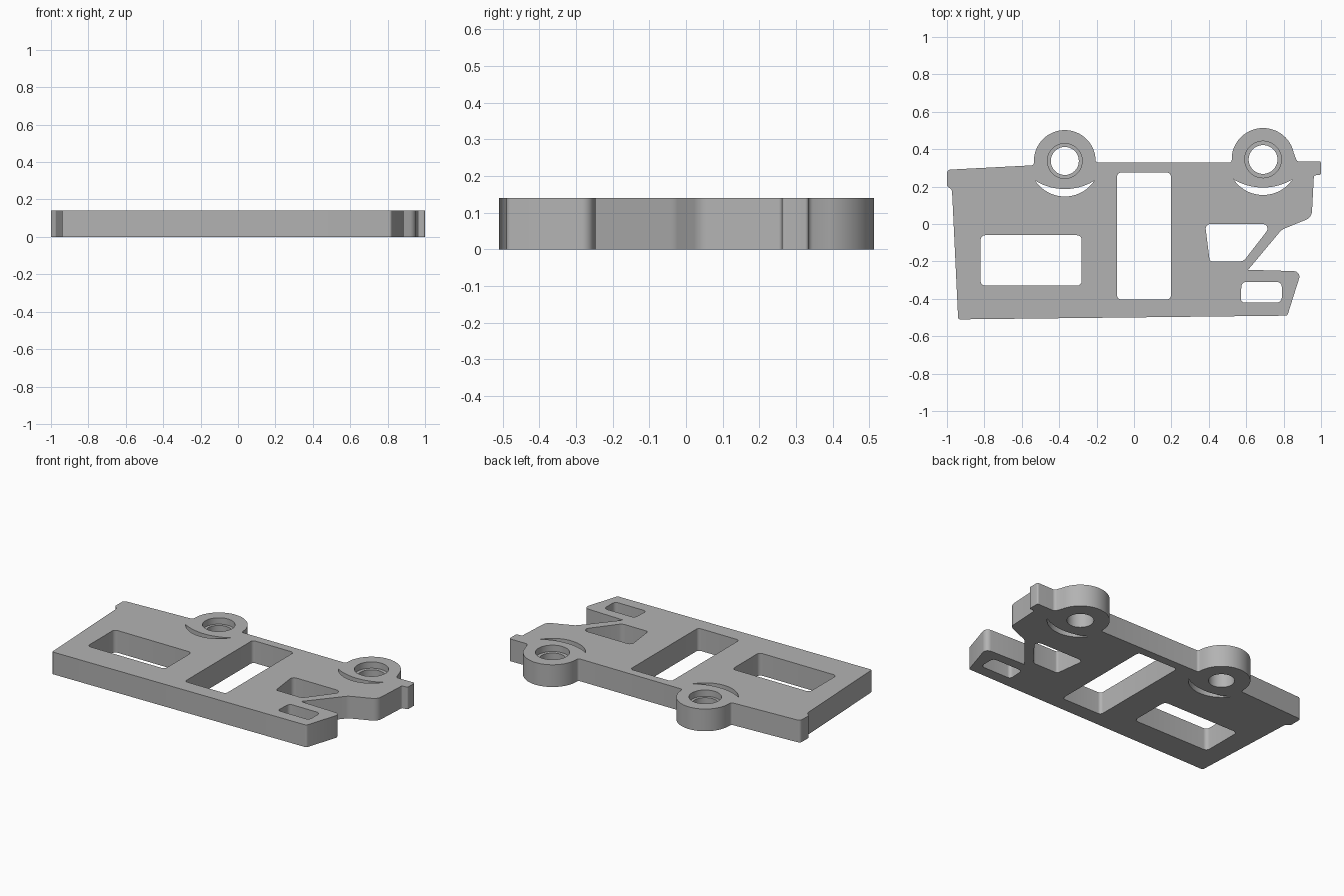
import bpy
import bmesh
from math import sin, cos, tan, radians, pi
from mathutils import Vector

cube = bpy.data.objects.get("Cube")
if cube:
    bpy.data.objects.remove(cube, do_unlink=True)

HEIGHT = 0.14
LEDGE = 0.1      # height of the counterbore floor

grey = bpy.data.materials.new("plain grey")
grey.use_nodes = True
grey.diffuse_color = (0.45, 0.45, 0.45, 1)
grey.node_tree.nodes["Principled BSDF"].inputs["Base Color"].default_value = (0.45, 0.45, 0.45, 1)


def arc(cx, cy, r, start, end, n):
    """Points along a circular arc, angles in degrees."""
    steps = [radians(start + (end - start) * i / n) for i in range(n + 1)]
    return [(cx + r * cos(a), cy + r * sin(a)) for a in steps]


def circle(cx, cy, r, n=48):
    return arc(cx, cy, r, 0, 360, n)[:-1]


def rounded(corners, n=6):
    """Polygon whose (x, y, radius) corners are filleted; (x, y) stays sharp."""
    out = []
    for i, c in enumerate(corners):
        p = Vector(c[:2])
        r = c[2] if len(c) > 2 else 0
        if not r:
            out.append(p)
            continue
        u = (Vector(corners[i - 1][:2]) - p).normalized()
        v = (Vector(corners[(i + 1) % len(corners)][:2]) - p).normalized()
        half = u.angle(v) / 2
        reach = r / tan(half)
        centre = p + (u + v).normalized() * (r / sin(half))
        a, b = p + u * reach - centre, p + v * reach - centre
        sweep = pi - 2 * half
        for k in range(n + 1):
            t = k / n
            out.append(centre + (a * sin((1 - t) * sweep) + b * sin(t * sweep)) / sin(sweep))
    return out


bm = bmesh.new()


def loop(points, z):
    """Closed ring of vertices at one height."""
    return [bm.verts.new((p[0], p[1], z)) for p in points]


def bridge(a, b):
    """Band of quads between two matching loops."""
    for i in range(len(a)):
        bm.faces.new((a[i - 1], a[i], b[i], b[i - 1]))


def cap(loops):
    """Flat face filling the first loop, leaving the others open."""
    edges = [bm.edges.get((ring[i - 1], ring[i])) for ring in loops for i in range(len(ring))]
    bmesh.ops.triangle_fill(bm, use_beauty=True, use_dissolve=False,
                            normal=(0, 0, 1), edges=edges)


# Ring lugs: x, y, lug radius, hole radius, counterbore radius
LUGS = [(0.69, 0.345, 0.168, 0.077, 0.098), (-0.37, 0.337, 0.165, 0.075, 0.093)]
right_lug, left_lug = LUGS

# Plate outline, counter-clockwise from the front left corner
outline = rounded([
    (-0.94, -0.51, 0.01), (0.82, -0.49, 0.015), (0.895, -0.253, 0.03), (0.61, -0.245),
    (0.79, -0.03, 0.07), (0.95, 0.035, 0.05), (0.962, 0.26, 0.01), (1, 0.262, 0.01),
    (1, 0.335, 0.01), (0.872, 0.333, 0.02),
    *arc(*right_lug[:3], 12, 172, 40),
    (0.522, 0.328, 0.015), (-0.204, 0.328, 0.015),
    *arc(*left_lug[:3], 10, 178, 40),
    (-0.536, 0.314, 0.015), (-1, 0.29, 0.02), (-1, 0.205, 0.01), (-0.973, 0.18, 0.02),
])

# Windows through the plate
windows = [rounded(w) for w in [
    [(-0.82, -0.33, 0.025), (-0.28, -0.33, 0.025), (-0.28, -0.06, 0.025), (-0.82, -0.06, 0.025)],
    [(-0.09, -0.403, 0.02), (0.197, -0.403, 0.02), (0.197, 0.275, 0.02), (-0.09, 0.275, 0.02)],
    [(0.405, -0.2, 0.015), (0.585, -0.2, 0.04), (0.74, 0, 0.025), (0.38, 0, 0.025)],
    [(0.57, -0.42, 0.02), (0.79, -0.42, 0.025), (0.79, -0.31, 0.025), (0.575, -0.31, 0.025)],
]]

# Crescent slots below the lugs, the two arcs meeting in sharp tips
crescents = [arc(x, y, 0.19, 213, 327, 24) + arc(x, y + 0.155, 0.305, 301.5, 238.5, 24)[1:-1]
             for x, y, *_ in LUGS]

# Straight walls of the outline, windows and slots
bottom_loops, top_loops = [], []
for points in [outline, *windows, *crescents]:
    low, high = loop(points, 0), loop(points, HEIGHT)
    bridge(low, high)
    bottom_loops.append(low)
    top_loops.append(high)

# Stepped holes in the lugs
for x, y, _, hole, bore in LUGS:
    rings = [loop(circle(x, y, r), z) for r, z in
             [(hole, 0), (hole, LEDGE), (bore, LEDGE), (bore, HEIGHT)]]
    for a, b in zip(rings, rings[1:]):
        bridge(a, b)
    bottom_loops.append(rings[0])
    top_loops.append(rings[-1])

cap(bottom_loops)
cap(top_loops)
bmesh.ops.recalc_face_normals(bm, faces=bm.faces)

mesh = bpy.data.meshes.new("plate")
bm.to_mesh(mesh)
bm.free()
mesh.materials.append(grey)
plate = bpy.data.objects.new("plate", mesh)
bpy.context.collection.objects.link(plate)

bpy.ops.object.select_all(action='DESELECT')
plate.select_set(True)
bpy.context.view_layer.objects.active = plate
bpy.ops.object.shade_smooth_by_angle(angle=radians(30))
